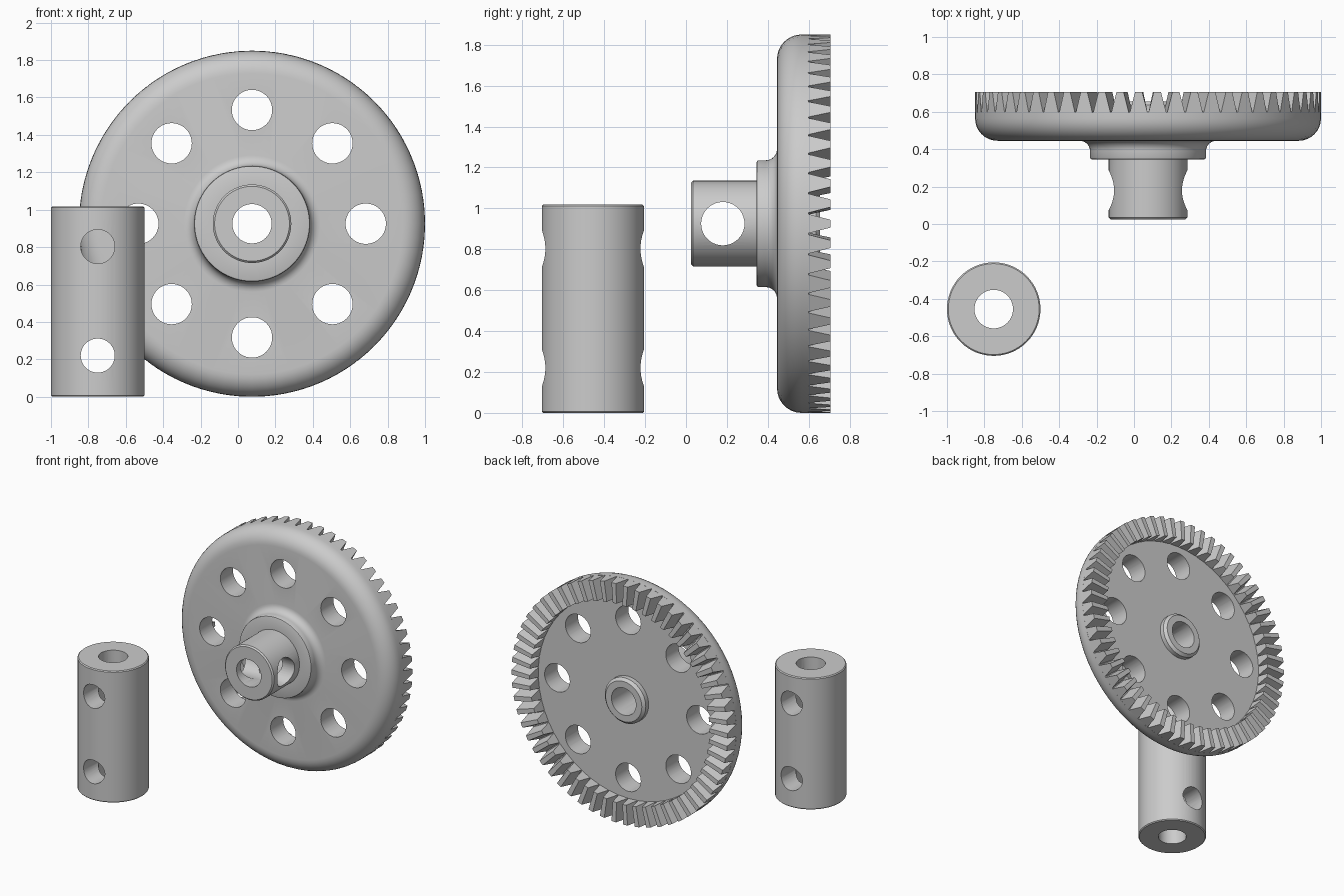
import bpy, bmesh
from math import pi, sin, cos, radians
from mathutils import Matrix, Vector

if "Cube" in bpy.data.objects:
    bpy.data.objects.remove(bpy.data.objects["Cube"])

GX, GZ = 0.075, 0.925      # gear axis (runs along y)
R = 0.925                  # gear outer radius
TEETH = 58


def to_object(bm, name):
    bmesh.ops.recalc_face_normals(bm, faces=bm.faces)
    mesh = bpy.data.meshes.new(name)
    bm.to_mesh(mesh)
    bm.free()
    obj = bpy.data.objects.new(name, mesh)
    bpy.context.collection.objects.link(obj)
    return obj


def lathe(name, profile, place, n=64):
    """Spin a closed (radius, height) profile into a ring."""
    bm = bmesh.new()
    rings = [[bm.verts.new(place(r * cos(2 * pi * i / n), r * sin(2 * pi * i / n), t))
              for r, t in profile] for i in range(n)]
    m = len(profile)
    for i in range(n):
        a, b = rings[i], rings[(i + 1) % n]
        for j in range(m):
            k = (j + 1) % m
            bm.faces.new((a[j], a[k], b[k], b[j]))
    return to_object(bm, name)


def drill(obj, holes):
    """Cut round holes given as (centre, axis, radius, length)."""
    bm = bmesh.new()
    for centre, axis, radius, length in holes:
        rot = Vector(axis).to_track_quat('Z', 'Y').to_matrix().to_4x4()
        bmesh.ops.create_cone(bm, cap_ends=True, segments=40, radius1=radius, radius2=radius,
                              depth=length, matrix=Matrix.Translation(centre) @ rot)
    cutter = to_object(bm, "hole_cutter")
    cutter.hide_render = True
    mod = obj.modifiers.new("holes", 'BOOLEAN')
    mod.operation, mod.solver, mod.object = 'DIFFERENCE', 'EXACT', cutter
    bpy.context.view_layer.objects.active = obj
    bpy.ops.object.modifier_apply(modifier=mod.name)
    bpy.data.objects.remove(cutter)


def smooth(obj):
    bpy.ops.object.select_all(action='DESELECT')
    obj.select_set(True)
    bpy.context.view_layer.objects.active = obj
    bpy.ops.object.shade_smooth_by_angle(angle=radians(32))


def arc(cr, ct, rad, a0, a1, n=6):
    return [(cr + rad * cos(radians(a0 + (a1 - a0) * i / n)),
             ct + rad * sin(radians(a0 + (a1 - a0) * i / n))) for i in range(n + 1)]


# gear wheel: stepped hub, filleted collar, rounded web, small rear boss
profile = [(0.105, 0.025), (0.20, 0.025), (0.21, 0.035), (0.21, 0.345)]
profile += arc(0.30, 0.355, 0.01, -90, 0, 2)
profile += arc(0.365, 0.39, 0.055, 180, 90)
profile += arc(R - 0.12, 0.565, 0.12, -90, 0, 8)
profile += [(R, 0.60), (0.77, 0.60), (0.175, 0.60), (0.175, 0.635), (0.155, 0.655), (0.105, 0.655)]
wheel = lathe("gear_wheel", profile, lambda u, v, t: (GX + u, t, GZ + v), 72)
holes = [((GX + 0.608 * cos(i * pi / 4), 0.52, GZ + 0.608 * sin(i * pi / 4)), (0, 1, 0), 0.108, 0.4)
         for i in range(8)]
holes.append(((GX, 0.18, GZ), (1, 0, 0), 0.106, 0.6))
drill(wheel, holes)
smooth(wheel)

# crown teeth: tapered wedges standing on the rear rim
bm = bmesh.new()
step = 2 * pi / TEETH
for i in range(TEETH):
    mid = i * step
    ends = []
    for r in (0.77, R):
        ends.append([bm.verts.new((GX + r * cos(mid + f * step), y, GZ + r * sin(mid + f * step)))
                     for f, y in ((-0.47, 0.597), (-0.19, 0.706), (0.19, 0.706), (0.47, 0.597))])
    a, b = ends
    bm.faces.new(a)
    bm.faces.new(b[::-1])
    for j in range(4):
        k = (j + 1) % 4
        bm.faces.new((a[k], a[j], b[j], b[k]))
to_object(bm, "gear_teeth")

# shaft coupler: upright sleeve with two cross holes
SX, SY, H, E = -0.75, -0.455, 1.018, 0.007
sleeve = lathe("coupler_sleeve",
               [(0.103, 0), (0.25 - E, 0), (0.25, E), (0.25, H - E), (0.25 - E, H), (0.103, H)],
               lambda u, v, t: (SX + u, SY + v, t))
drill(sleeve, [((SX, SY, z), (0, 1, 0), 0.091, 0.7) for z in (0.22, 0.803)])
smooth(sleeve)
